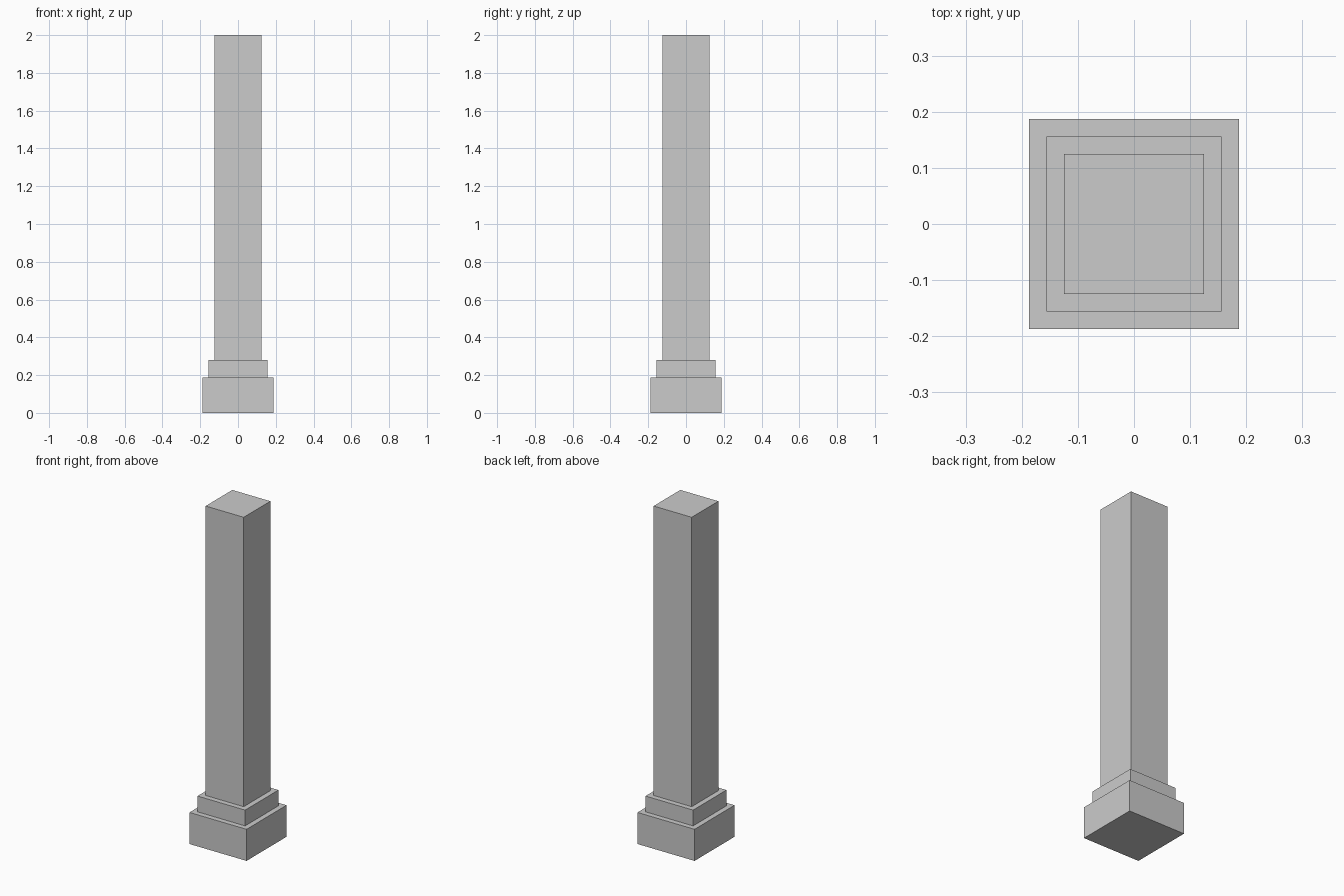
import bpy

if "Cube" in bpy.data.objects:
    bpy.data.objects.remove(bpy.data.objects["Cube"])


def block(name, width, z0, z1):
    """Square block centred on the z axis, from z0 up to z1."""
    bpy.ops.mesh.primitive_cube_add(size=1, location=(0, 0, (z0 + z1) / 2))
    obj = bpy.context.object
    obj.name = name
    obj.scale = (width, width, z1 - z0)
    bpy.ops.object.transform_apply(location=False, rotation=False, scale=True)
    return obj


# Stepped base, then the plain square shaft
block("plinth", 0.375, 0.0, 0.1875)
block("base_step", 0.3125, 0.1875, 0.28125)
block("shaft", 0.25, 0.28125, 2.0)
